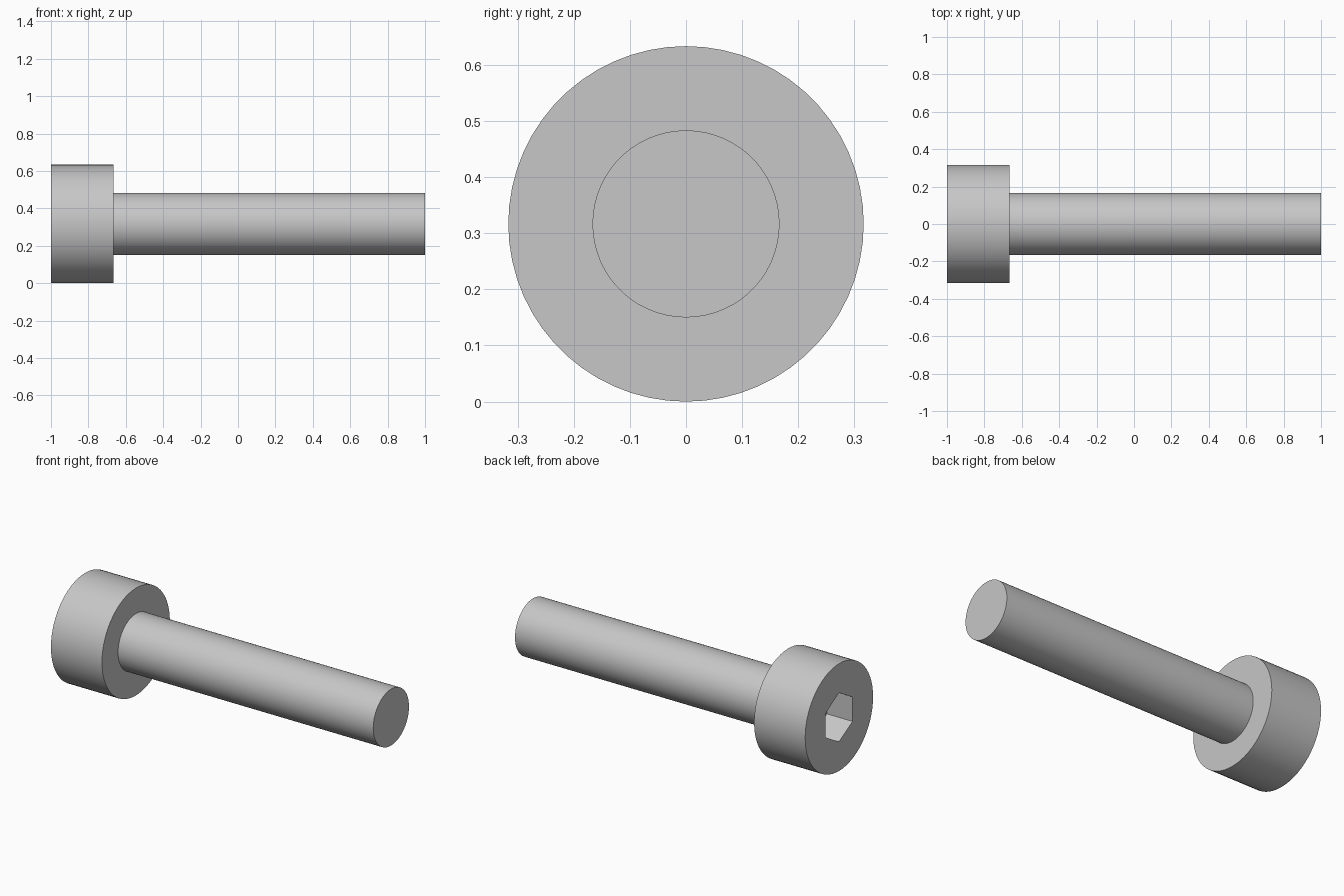
import bpy
import bmesh
from math import cos, sin, pi, radians

cube = bpy.data.objects.get("Cube")
if cube:
    bpy.data.objects.remove(cube, do_unlink=True)

HEAD_RADIUS = 0.3167
SHAFT_RADIUS = 0.1667
HEAD_END = -0.6667        # underside of the head
SOCKET_RADIUS = 0.1443    # corner radius of the hexagon
SOCKET_DEPTH = 0.168
AXIS_Z = HEAD_RADIUS
SIDES = 60

steel = bpy.data.materials.new("steel grey")
steel.use_nodes = True
colour = (0.57, 0.57, 0.57, 1)
steel.diffuse_color = colour
steel.node_tree.nodes["Principled BSDF"].inputs["Base Color"].default_value = colour


def lathe(name, profile, sides):
    """Turn (x, radius) points about the x axis and cap both ends."""
    bm = bmesh.new()
    rings = []
    for x, r in profile:
        angles = [2 * pi * i / sides for i in range(sides)]
        rings.append([bm.verts.new((x, r * sin(a), AXIS_Z + r * cos(a))) for a in angles])
    for a, b in zip(rings, rings[1:]):
        for i in range(sides):
            j = (i + 1) % sides
            bm.faces.new((a[i], a[j], b[j], b[i]))
    bm.faces.new(rings[0])
    bm.faces.new(rings[-1])
    bmesh.ops.recalc_face_normals(bm, faces=bm.faces)
    mesh = bpy.data.meshes.new(name)
    bm.to_mesh(mesh)
    bm.free()
    mesh.materials.append(steel)
    obj = bpy.data.objects.new(name, mesh)
    bpy.context.scene.collection.objects.link(obj)
    return obj


# Head and plain shaft turned as one solid
bolt = lathe("socket_head_bolt", [
    (-1, HEAD_RADIUS), (HEAD_END, HEAD_RADIUS),
    (HEAD_END, SHAFT_RADIUS), (1, SHAFT_RADIUS)], SIDES)

# Hexagonal socket cut into the end of the head, with corners up and down
cutter = lathe("socket_cutter", [
    (-1.1, SOCKET_RADIUS), (-1 + SOCKET_DEPTH, SOCKET_RADIUS)], 6)
cutter.hide_render = True

cut = bolt.modifiers.new("hex_socket", 'BOOLEAN')
cut.operation = 'DIFFERENCE'
cut.solver = 'EXACT'
cut.object = cutter

bpy.ops.object.select_all(action='DESELECT')
bolt.select_set(True)
bpy.context.view_layer.objects.active = bolt
bpy.ops.object.modifier_apply(modifier=cut.name)
bpy.data.objects.remove(cutter, do_unlink=True)

# Smooth round walls, crisp rims and socket
bpy.ops.object.shade_smooth_by_angle(angle=radians(30))
